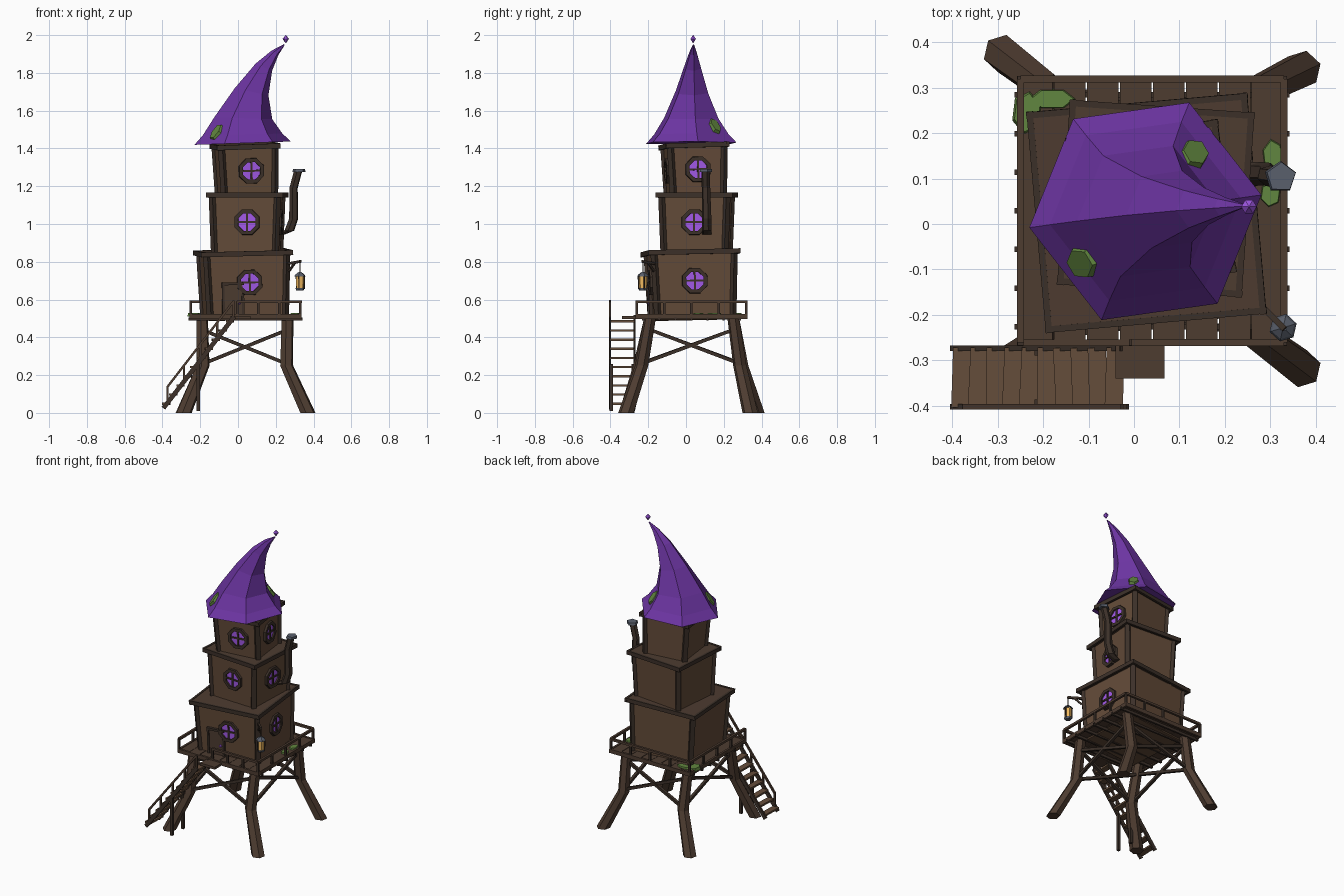
import bpy, bmesh, math, random
from mathutils import Vector as V, Matrix as Mx

if "Cube" in bpy.data.objects:
    bpy.data.objects.remove(bpy.data.objects["Cube"])
random.seed(4)

def mat(name, *c):
    m = bpy.data.materials.new(name)
    m.diffuse_color = (*c, 1)
    m.use_nodes = True
    m.node_tree.nodes["Principled BSDF"].inputs["Base Color"].default_value = m.diffuse_color
    return m
WALL = mat("wall_wood", .125, .07, .04)
DARK = mat("dark_wood", .045, .03, .022)
MID = mat("weathered_wood", .075, .045, .03)
TREAD = mat("tread_wood", .13, .075, .043)
ROOF = mat("purple_roof", .15, .035, .36)
GLASS = mat("violet_glass", .36, .1, .8)
MOSS = mat("moss", .12, .24, .05)
METAL = mat("dark_metal", .1, .115, .15)
GLOW = mat("lamp_glow", .9, .5, .12)
I = Mx.Identity(4)

def finish(name, bm, m, M=I):
    bmesh.ops.recalc_face_normals(bm, faces=bm.faces)
    me = bpy.data.meshes.new(name)
    bm.to_mesh(me)
    bm.free()
    me.materials.append(m)
    ob = bpy.data.objects.new(name, me)
    ob.matrix_world = M
    bpy.context.collection.objects.link(ob)
    return ob

def boxm(c, s, rz=0):
    return Mx.Translation(c) @ Mx.Rotation(rz, 4, 'Z') @ Mx.Diagonal((*s, 1))

def beamm(p, q, w, h=None):
    p, q = V(p), V(q)
    d = q - p
    return Mx.Translation((p + q) / 2) @ d.to_track_quat('Z', 'Y').to_matrix().to_4x4() @ Mx.Diagonal((w, h or w, d.length, 1))

def cubes(name, mats, m, M=I):
    bm = bmesh.new()
    for x in mats:
        bmesh.ops.create_cube(bm, size=1, matrix=x)
    return finish(name, bm, m, M)

# rings: (centre, radius, rotation); rounded section of n sides swept through them
def loft(name, rings, n, m, M=I, phase=0, closed=False):
    bm = bmesh.new()
    vs = []
    for c, r, R in rings:
        vs.append([bm.verts.new(V(c) + R @ V((r * math.cos(a), r * math.sin(a), 0)))
                   for a in (phase + 2 * math.pi * i / n for i in range(n))])
    k = len(vs)
    for j in range(k if closed else k - 1):
        a, b = vs[j], vs[(j + 1) % k]
        for i in range(n):
            bm.faces.new((a[i], a[(i + 1) % n], b[(i + 1) % n], b[i]))
    if not closed:
        bm.faces.new(vs[0])
        bm.faces.new(vs[-1])
    return finish(name, bm, m, M)

R0 = Mx.Identity(3)
def tube(name, pts, radii, n, m, M=I):
    return loft(name, [(p, r, R0) for p, r in zip(pts, radii)], n, m, M, .3)

# octagonal window facing -y
RX = Mx.Rotation(math.radians(90), 3, 'X')
def window(name, M):
    p = math.pi / 8
    loft(name + "_frame", [((0, .012, 0), .074, RX), ((0, -.016, 0), .071, RX),
         ((0, -.016, 0), .05, RX), ((0, .012, 0), .05, RX)], 8, DARK, M, p, True)
    loft(name + "_glass", [((0, .01, 0), .052, RX), ((0, -.006, 0), .052, RX)], 8, GLASS, M, p)
    cubes(name + "_bars", [boxm((0, -.008, 0), (.1, .01, .01)), boxm((0, -.008, 0), (.01, .01, .1))], DARK, M)

# three crooked storeys: centre, base z, width, height, roof slab width, yaw, tilt, window z
storeys = [("lower", .035, .032, .515, .445, .325, .485, 5, 1.3, .18),
           ("middle", .048, .056, .86, .365, .285, .405, -4, 0, .15),
           ("upper", .045, .05, 1.16, .305, .245, .335, 7, 1.8, .125)]
frames = {}
for name, cx, cy, z, w, h, cap, yaw, tilt, wz in storeys:
    t = math.radians(tilt)
    M = (Mx.Translation((cx, cy, z)) @ Mx.Rotation(-t, 4, 'Y') @ Mx.Rotation(t, 4, 'X')
         @ Mx.Rotation(math.radians(yaw), 4, 'Z'))
    frames[name] = M
    a, b = w / 2 * .94 - .006, w / 2 - .006
    loft(name + "_walls", [((0, 0, -.02), a * 2 ** .5, R0), ((0, 0, h), b * 2 ** .5, R0)], 4, WALL, M, math.pi / 4)
    cubes(name + "_corner_posts", [beamm((sx * (a - .006), sy * (a - .006), -.01), (sx * (b - .006), sy * (b - .006), h), .03)
          for sx in (-1, 1) for sy in (-1, 1)], DARK, M)
    cubes(name + "_slab", [boxm((0, 0, h + .011), (cap, cap, .014))], MID, M)
    e = cap / 2 - .006
    cubes(name + "_slab_trim", [boxm((s * e, 0, h + .008), (.014, cap + .004, .026)) for s in (-1, 1)]
          + [boxm((0, s * e, h + .008), (cap + .004, .014, .026)) for s in (-1, 1)], DARK, M)
    mid = (a + b) / 2
    window(name + "_front_window", M @ Mx.Translation((.012, -mid, wz)))
    window(name + "_side_window", M @ Mx.Rotation(math.pi / 2, 4, 'Z') @ Mx.Translation((0, -mid, wz)))

# door beside the lower window
L = frames["lower"]
cubes("door", [boxm((-.078, -.208, .085), (.1, .02, .17))], MID, L)
cubes("door_frame", [boxm((-.13, -.212, .085), (.013, .026, .18)), boxm((-.026, -.212, .06), (.013, .026, .12)),
      boxm((-.078, -.214, .175), (.118, .028, .014))], DARK, L)
bm = bmesh.new()
bmesh.ops.create_icosphere(bm, subdivisions=1, radius=.01, matrix=Mx.Translation((-.045, -.224, .075)))
finish("door_knob", bm, GLASS, L)

# bent hexagonal roof and diamond finial
def lean(d):
    return Mx.Rotation(math.radians(d), 3, 'Y')
loft("roof", [((.025, .028, 1.428), .258, lean(-2)), ((.025, .028, 1.475), .212, lean(-1)), ((.028, .028, 1.56), .155, lean(2)),
     ((.072, .032, 1.70), .092, lean(12)), ((.137, .036, 1.83), .048, lean(24)), ((.195, .038, 1.905), .022, lean(35)),
     ((.245, .04, 1.95), .003, lean(40))], 6, ROOF, phase=math.radians(8))
loft("finial", [((.253, .038, 1.957), .001, R0), ((.253, .038, 1.98), .017, R0), ((.253, .038, 2.0), .001, R0)], 6, GLASS)

# platform deck, joists and landing
PX, PY, PH = .04, .029, .29
n = 8
pw = 2 * PH / n
cubes("deck_planks", [boxm((PX - PH + (i + .5) * pw, PY, .512), (pw - .003, 2 * PH, .014 + .002 * (i % 2))) for i in range(n)], MID)
cubes("deck_joists", [boxm((PX, PY - .255 + i * .085, .497), (.605, .012, .018)) for i in range(7)], DARK)
cubes("deck_rim", [boxm((PX + s * PH, PY, .51), (.014, .594, .026)) for s in (-1, 1)]
      + [boxm((PX, PY + s * PH, .51), (.594, .014, .026)) for s in (-1, 1)], MID)
cubes("landing", [boxm((.013, -.3, .506), (.108, .08, .016))], MID)

# railing, open at the front left
x0, x1, y0, y1 = PX - PH, PX + PH, PY - PH, PY + PH
runs = [((x0, y0), (x0, y1), 4), ((x0, y1), (x1, y1), 4), ((x1, y1), (x1, y0), 4), ((x1, y0), (-.005, y0), 3)]
posts, rails = [], []
for p, q, k in runs:
    p, q = V((*p, 0)), V((*q, 0))
    for i in range(k + 1):
        c = p.lerp(q, i / k)
        posts.append(boxm((c.x, c.y, .553), (.013, .013, .075)))
    rails.append(beamm(p + V((0, 0, .588)), q + V((0, 0, .588)), .015))
cubes("railing_posts", posts, DARK)
cubes("railing_rails", rails, MID)

# bent legs and cross braces
legs = [((-.19, -.19), (-.185, -.245), (-.285, -.315)), ((.262, -.19), (.258, -.235), (.37, -.318)),
        ((.262, .25), (.258, .285), (.37, .34)), ((-.19, .25), (-.185, .295), (-.29, .375))]
for i, (t, k, f) in enumerate(legs):
    tube(f"leg_{i + 1}", [(*f, 0), (*k, .25), (*t, .505)], [.042, .036, .032], 6, MID)
braces = []
for i in range(4):
    A, B = legs[i], legs[(i + 1) % 4]
    for P, Q in ((A, B), (B, A)):
        braces.append(beamm((*P[1], .26), (*Q[0], .44), .018))
cubes("cross_braces", braces, DARK)

# stairs with an outer handrail
s0, s1 = V((-.395, 0, .025)), V((-.02, 0, .51))
def sp(t, y, dz=0):
    p = s0.lerp(s1, t)
    return V((p.x, y, p.z + dz))
cubes("stair_stringers", [beamm(sp(0, y), sp(1, y), .012, .024) for y in (-.402, -.273)], DARK)
cubes("stair_treads", [boxm(sp((i + .4) / 10, -.338, .004), (.04, .132, .012), random.uniform(-.06, .06)) for i in range(10)], TREAD)
cubes("stair_handrail", [beamm(sp(.06, -.402, .085), sp(1, -.402, .085), .012)]
      + [beamm(sp(t, -.402), sp(t, -.402, .088), .011) for t in (.06, .29, .52, .76, .99)], MID)
cubes("stair_supports", [beamm((-.21, y, .01), (-.21, y, .26), .018) for y in (-.395, -.28)], DARK)

# stove pipe with a grey cap
tube("chimney_pipe", [(.225, .11, .945), (.272, .11, .965), (.295, .11, 1.03), (.294, .106, 1.19), (.318, .103, 1.28)],
     [.026, .027, .025, .023, .023], 6, DARK)
tube("chimney_cap", [(.322, .103, 1.276), (.324, .103, 1.292)], [.036, .033], 5, METAL)

# hanging lantern
lx, ly = .328, -.228
cubes("lantern_arm", [beamm((.265, -.165, .79), (lx + .003, ly - .003, .802), .013), beamm((.27, -.17, .75), (.3, -.2, .793), .01),
      beamm((lx, ly, .735), (lx, ly, .8), .005)], DARK)
tube("lantern_cap", [(lx, ly, .722), (lx, ly, .732), (lx, ly, .745)], [.031, .026, .008], 6, METAL)
tube("lantern_glass", [(lx, ly, .66), (lx, ly, .723)], [.02, .023], 6, GLOW)
tube("lantern_base", [(lx, ly, .647), (lx, ly, .661)], [.02, .026], 6, METAL)
cubes("lantern_bars", [beamm((lx + .023 * math.cos(a), ly + .023 * math.sin(a), .655), (lx + .025 * math.cos(a), ly + .025 * math.sin(a), .725), .006)
      for a in (.3 + i * math.pi / 3 for i in range(0, 6, 2))], DARK)

# moss patches: position, facing, size
for i, (p, nrm, sx, sy) in enumerate([((-.115, -.085, 1.487), (-.75, -.45, .6), .04, .055), ((.133, .155, 1.52), (.55, .6, .6), .035, .05),
        ((-.235, .245, .523), (0, 0, 1), .035, .05), ((-.18, .275, .523), (0, 0, 1), .055, .025),
        ((.305, .15, .523), (0, 0, 1), .025, .04), ((.3, .065, .523), (0, 0, 1), .025, .03)]):
    Q = V(nrm).to_track_quat('Z', 'Y').to_matrix().to_4x4()
    loft(f"moss_{i + 1}", [((0, 0, -.012), 1, R0), ((0, 0, .007), .85, R0)], 6, MOSS,
         Mx.Translation(p) @ Q @ Mx.Diagonal((sx, sy, 1, 1)), i * .7)
